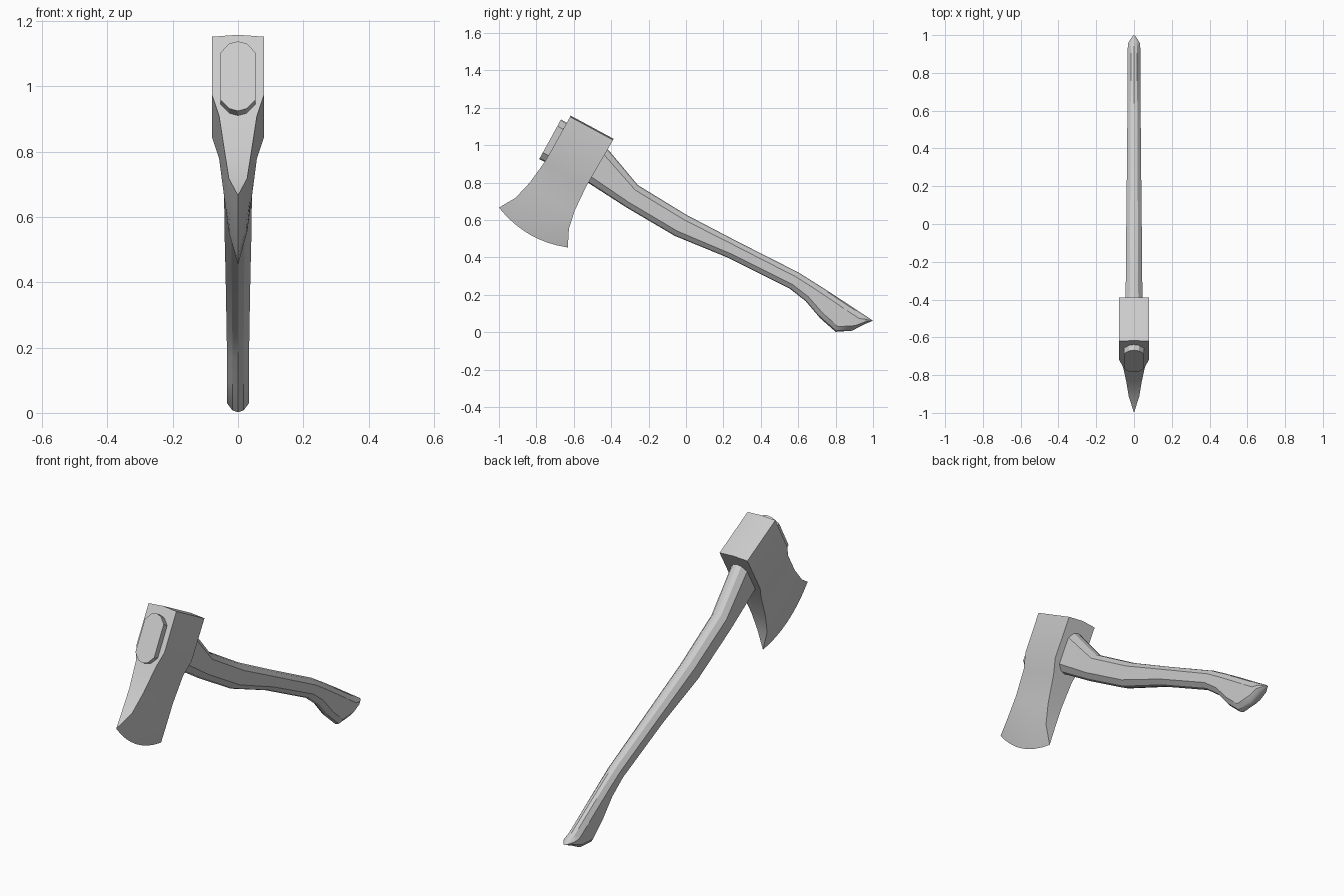
import bpy, bmesh, math

if "Cube" in bpy.data.objects:
    bpy.data.objects.remove(bpy.data.objects["Cube"])


def loft(name, sections):
    """Skin mirror-symmetric closed loops; loop point i mirrors point n-i."""
    bm = bmesh.new()
    loops = [[bm.verts.new(p) for p in s] for s in sections]
    n = len(loops[0])
    for a, b in zip(loops, loops[1:]):
        for i in range(n):
            j = (i + 1) % n
            bm.faces.new((a[i], a[j], b[j], b[i]))
    # end caps as strips across the mirror plane
    for lp in (loops[0], loops[-1]):
        for i in range(n // 2):
            quad = [lp[i], lp[i + 1], lp[n - i - 1], lp[(n - i) % n]]
            bm.faces.new(list(dict.fromkeys(quad)))
    bmesh.ops.recalc_face_normals(bm, faces=bm.faces)
    me = bpy.data.meshes.new(name)
    bm.to_mesh(me)
    bm.free()
    ob = bpy.data.objects.new(name, me)
    bpy.context.collection.objects.link(ob)
    bpy.ops.object.select_all(action='DESELECT')
    ob.select_set(True)
    bpy.context.view_layer.objects.active = ob
    bpy.ops.object.shade_smooth_by_angle(angle=math.radians(28))
    return ob


def mirrored(half):
    """Close a half loop that starts and ends on x = 0."""
    return half + [(-x, y, z) for x, y, z in reversed(half[1:-1])]


# Axe head rows, poll to cutting edge: half width, front (y, z), back (y, z), bulge
rows = [
    (0.000, (-0.617, 1.158), (-0.387, 1.034), 0.0),
    (0.080, (-0.620, 1.152), (-0.390, 1.028), 0.0),
    (0.080, (-0.718, 0.975), (-0.495, 0.845), 0.0),
    (0.058, (-0.756, 0.910), (-0.533, 0.780), 0.005),
    (0.041, (-0.835, 0.800), (-0.595, 0.650), 0.014),
    (0.028, (-0.912, 0.718), (-0.626, 0.553), 0.025),
    (0.000, (-1.000, 0.666), (-0.632, 0.453), 0.042),
]
head = []
COLS = 8
for c in range(COLS + 1):
    t = c / COLS
    half = []
    for w, f, b, bulge in rows:
        k = bulge * 4 * t * (1 - t)
        half.append((w, f[0] + (b[0] - f[0]) * t - 0.477 * k,
                     f[1] + (b[1] - f[1]) * t - 0.878 * k))
    head.append(mirrored(half))
loft("axe_head", head)

# Haft stations, eye end to knob: top (y, z), bottom (y, z), half width, rounding depth
stations = [
    ((-0.668, 1.138), (-0.785, 0.925), 0.054, 0.040),
    ((-0.415, 0.975), (-0.525, 0.800), 0.046, 0.036),
    ((-0.257, 0.786), (-0.320, 0.668), 0.043, 0.030),
    ((0.005, 0.626), (-0.060, 0.515), 0.041, 0.029),
    ((0.283, 0.481), (0.225, 0.398), 0.038, 0.026),
    ((0.600, 0.320), (0.556, 0.232), 0.035, 0.027),
    ((0.690, 0.264), (0.640, 0.166), 0.034, 0.028),
    ((0.790, 0.200), (0.717, 0.075), 0.034, 0.030),
    ((0.870, 0.147), (0.800, 0.002), 0.034, 0.031),
    ((0.940, 0.101), (0.888, 0.008), 0.034, 0.031),
    ((0.968, 0.083), (0.948, 0.040), 0.030, 0.016),
    ((0.998, 0.063), (0.994, 0.059), 0.006, 0.002),
]
haft = []
for top, bot, w, o in stations:
    dy, dz = bot[0] - top[0], bot[1] - top[1]
    length = math.hypot(dy, dz)
    prof = [(0, 0), (0.5 * w, 0.2 * o), (w, o),
            (w, length - o), (0.5 * w, length - 0.2 * o), (0, length)]
    haft.append(mirrored([(x, top[0] + dy * s / length, top[1] + dz * s / length)
                          for x, s in prof]))
loft("haft", haft)
